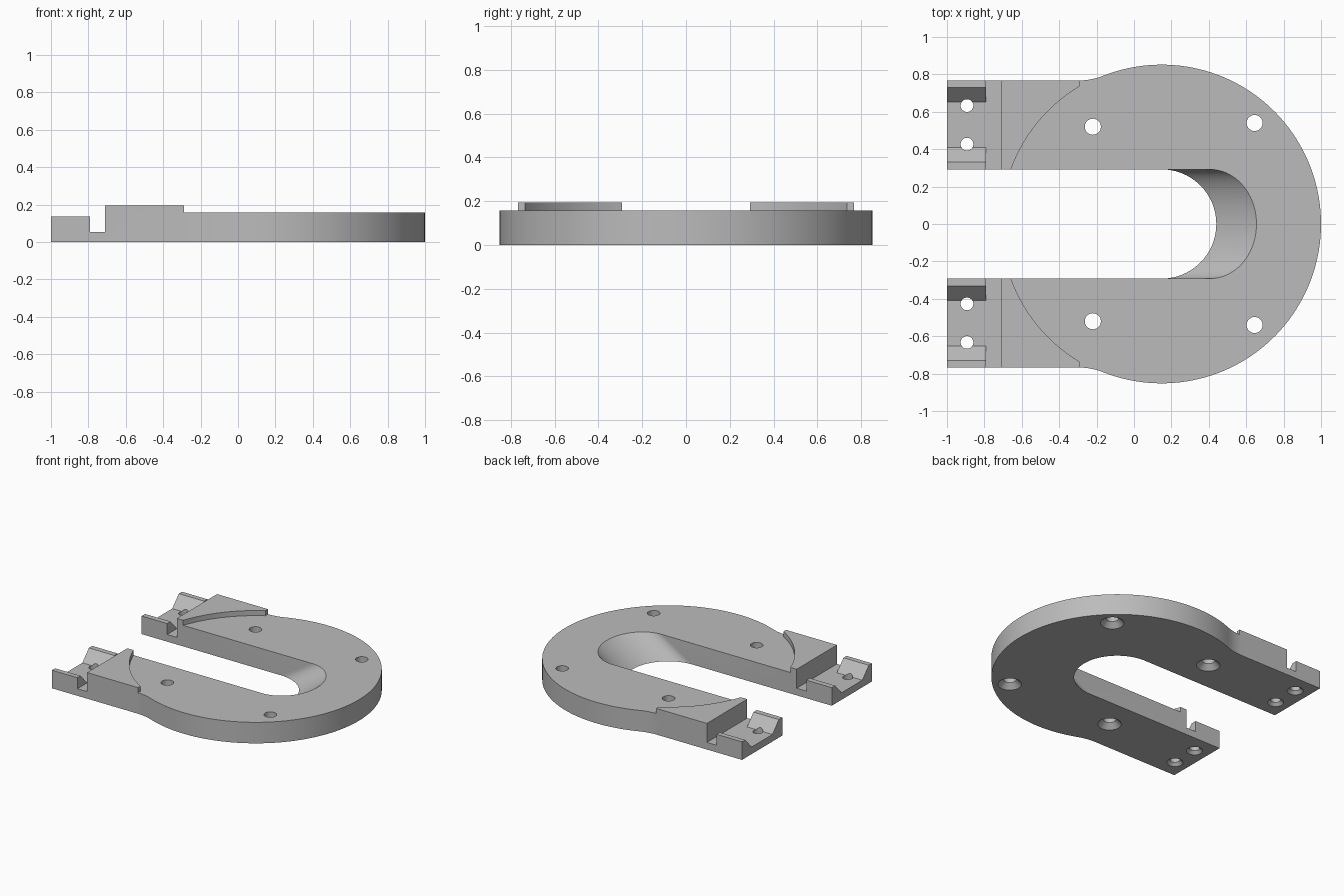
import bpy, bmesh, math

if "Cube" in bpy.data.objects:
    bpy.data.objects.remove(bpy.data.objects["Cube"])

R, CX = 0.852, 0.148          # round plate
OUT, IN = 0.767, 0.292        # arm sides
H, PAD_H, FLOOR, RIDGE_H = 0.157, 0.195, 0.053, 0.135

grey = bpy.data.materials.new("light_grey")
grey.diffuse_color = (0.5, 0.5, 0.5, 1)
grey.use_nodes = True
grey.node_tree.nodes["Principled BSDF"].inputs["Base Color"].default_value = grey.diffuse_color


def loft(name, low, high):
    """Solid between two matching loops of 3D points."""
    bm = bmesh.new()
    a = [bm.verts.new(p) for p in low]
    b = [bm.verts.new(p) for p in high]
    bm.faces.new(a)
    bm.faces.new(b)
    for i in range(len(a)):
        j = (i + 1) % len(a)
        bm.faces.new((a[i], a[j], b[j], b[i]))
    bmesh.ops.recalc_face_normals(bm, faces=bm.faces)
    me = bpy.data.meshes.new(name)
    bm.to_mesh(me)
    bm.free()
    ob = bpy.data.objects.new(name, me)
    bpy.context.collection.objects.link(ob)
    me.materials.append(grey)
    return ob


def prism(name, pts, z0, z1):
    return loft(name, [(x, y, z0) for x, y in pts], [(x, y, z1) for x, y in pts])


def ellipse_arc(cx, cy, rx, ry, a0, a1, n):
    return [(cx + rx * math.cos(a0 + (a1 - a0) * i / n),
             cy + ry * math.sin(a0 + (a1 - a0) * i / n)) for i in range(n + 1)]


def combine(target, tool, op):
    m = target.modifiers.new(op.lower(), 'BOOLEAN')
    m.operation, m.solver, m.object = op, 'EXACT', tool
    bpy.context.view_layer.objects.active = target
    bpy.ops.object.modifier_apply(modifier=m.name)
    bpy.data.objects.remove(tool)


# Horseshoe plate: blended outer edge, slot end leaning outwards to the top
FX, FR = -0.30, 0.0
FR = ((FX - CX) ** 2 + OUT ** 2 - R ** 2) / (2 * (R - OUT))
t = math.atan2(OUT + FR, FX - CX)
blend = ellipse_arc(FX, OUT + FR, FR, FR, -math.pi / 2, t - math.pi, 8)
rim = ellipse_arc(CX, 0, R, R, t, -t, 96)[1:-1]
outer = [(-1, OUT)] + blend + rim + [(x, -y) for x, y in reversed(blend)] + [(-1, -OUT)]


def outline(cx, rx):
    slot = ellipse_arc(cx, 0, rx, IN, -math.pi / 2, math.pi / 2, 48)
    return outer + [(-1, -IN)] + slot + [(-1, IN)]


body = loft("horseshoe_plate",
            [(x, y, 0) for x, y in outline(CX, IN)],
            [(x, y, H) for x, y in outline(0.405, 0.25)])

# Lower the arm ends to the groove floor
combine(body, prism("end_cutter", [(-1.1, -1), (-0.71, -1), (-0.71, 1), (-1.1, 1)],
                    FLOOR, 0.5), 'DIFFERENCE')

for s in (1, -1):
    # Raised pad with a curved inner edge
    r = R + 0.005
    a0 = math.pi - math.asin(IN / r)
    a1 = math.acos((-0.29 - CX) / r)
    pad = [(-0.71, OUT), (-0.71, IN)] + ellipse_arc(CX, 0, r, r, a0, a1, 24) + [(-0.29, OUT)]
    combine(body, prism("pad", [(x, s * y) for x, y in pad], 0.1, PAD_H), 'UNION')
    # Sloped ridges on the arm ends
    for side, top, foot in ((OUT, 0.73, 0.652), (IN, 0.332, 0.408)):
        prof = [(side, 0.02), (side, RIDGE_H), (top, RIDGE_H), (foot, FLOOR), (foot, 0.02)]
        combine(body, loft("ridge", [(-1, s * y, z) for y, z in prof],
                           [(-0.79, s * y, z) for y, z in prof]), 'UNION')

# Screw holes, countersunk from below
for x, y, r, big in ((-0.22, 0.52, 0.043, 0.08), (0.645, 0.54, 0.043, 0.08),
                     (-0.893, 0.633, 0.034, 0.055), (-0.893, 0.427, 0.034, 0.055)):
    for s in (1, -1):
        def ring(rad, z):
            return [(px, py, z) for px, py in
                    ellipse_arc(x, s * y, rad, rad, 0, 2 * math.pi, 32)[:-1]]
        combine(body, loft("bore", ring(r, -0.1), ring(r, 0.4)), 'DIFFERENCE')
        d = big - r
        combine(body, loft("sink", ring(big + 0.01, -0.01), ring(r - 0.005, d + 0.005)),
                'DIFFERENCE')

bpy.ops.object.select_all(action='DESELECT')
body.select_set(True)
bpy.context.view_layer.objects.active = body
bpy.ops.object.shade_smooth_by_angle(angle=math.radians(25))
